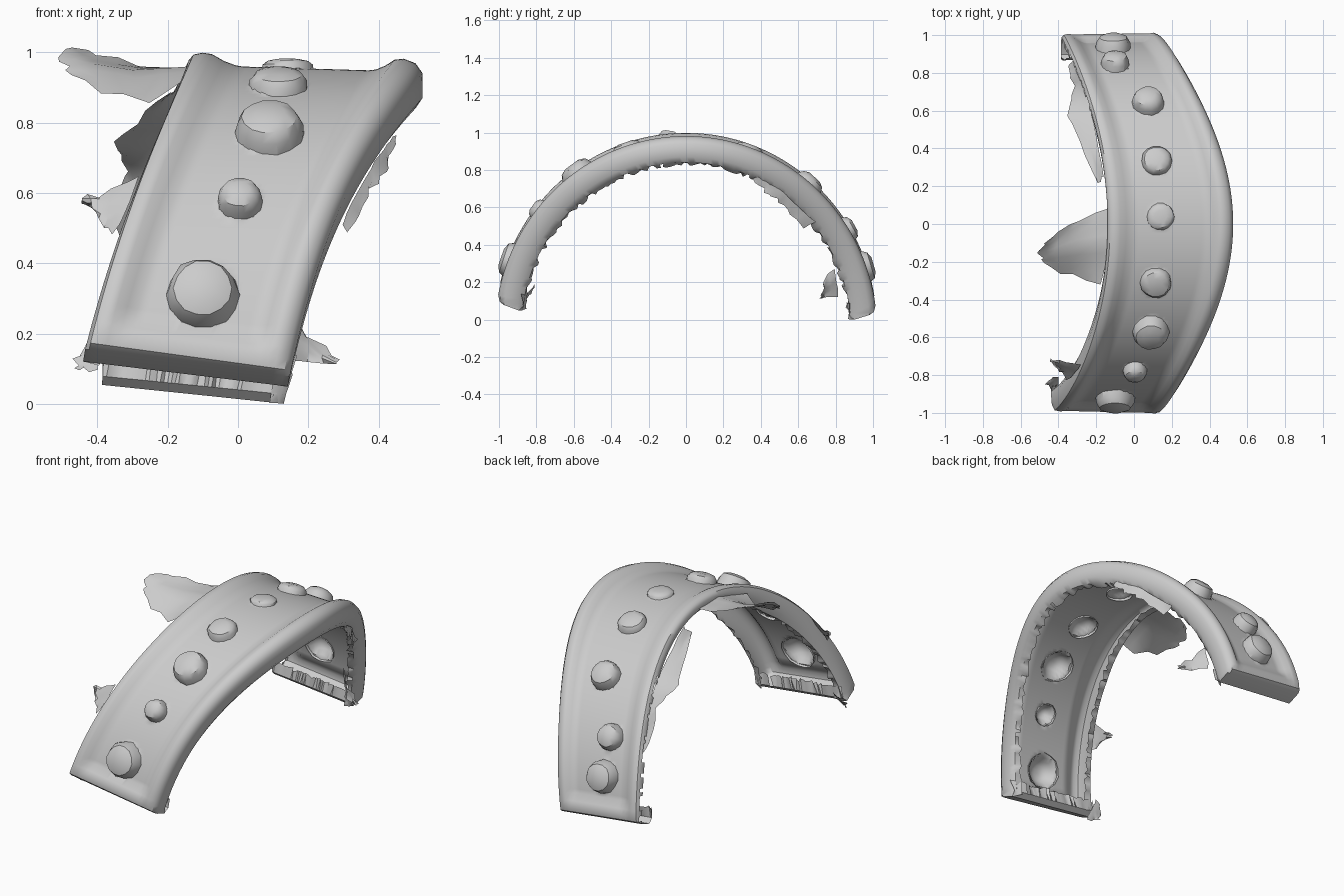
import bpy, bmesh, math, random
from mathutils import Vector

random.seed(4)
cube = bpy.data.objects.get("Cube")
if cube:
    bpy.data.objects.remove(cube)

grey = bpy.data.materials.new("plain grey")
grey.use_nodes = True
colour = (0.6, 0.6, 0.6, 1)
grey.diffuse_color = colour
grey.node_tree.nodes["Principled BSDF"].inputs["Base Color"].default_value = colour

FLOOR = 0.036  # depth of the panel below the raised rims
TILT = 0.02    # extra depth toward the right-hand rim


def finish(name, bm, angle=35):
    mesh = bpy.data.meshes.new(name)
    bm.to_mesh(mesh)
    bm.free()
    obj = bpy.data.objects.new(name, mesh)
    bpy.context.collection.objects.link(obj)
    mesh.materials.append(grey)
    bpy.ops.object.select_all(action='DESELECT')
    obj.select_set(True)
    bpy.context.view_layer.objects.active = obj
    bpy.ops.object.shade_smooth_by_angle(angle=math.radians(angle))


def jitter(amount):
    return random.uniform(-amount, amount)


def quads(bm, rows, skip=lambda i, j: False):
    for i in range(len(rows) - 1):
        for j in range(len(rows[0]) - 1):
            if not skip(i, j):
                bm.faces.new((rows[i][j], rows[i][j + 1],
                              rows[i + 1][j + 1], rows[i + 1][j]))


def band_x(u, th):
    """Sideways position across the curved band."""
    h = max(math.sin(th), 0)
    left = -0.47 + 0.2 * h + 0.13 * h ** 2
    if th > math.pi / 2:
        left += 0.08 * (1 - h) ** 2
    right = 0.13 + 0.21 * h + 0.185 * h ** 3
    return left + (right - left) * u


def band_point(u, th, depth):
    h = max(math.sin(th), 0)
    r = 1 + 0.02 * (1 - h) ** 2 - TILT * u * h - depth
    return Vector((band_x(u, th), -r * math.cos(th), max(r * math.sin(th), 0)))


# Studs along the band: x, y, radius, height
studs = [(-0.1, -0.933, 0.1, 0.075), (0.005, -0.79, 0.062, 0.062),
         (0.09, -0.585, 0.095, 0.075), (0.115, -0.32, 0.082, 0.048),
         (0.14, 0.04, 0.072, 0.028), (0.12, 0.345, 0.08, 0.045),
         (0.075, 0.66, 0.083, 0.07), (-0.1, 0.86, 0.073, 0.07),
         (-0.11, 0.945, 0.09, 0.075)]
stud_spots = [(x, math.acos(-y / 0.985), r, h) for x, y, r, h in studs]


def stud_hollow(x, th):
    """How far the band bulges up inside a stud."""
    bulge = 0
    for sx, st, r, h in stud_spots:
        d = math.hypot(x - sx, th - st) / (0.9 * r)
        if d < 1:
            bulge = max(bulge, 0.85 * h * (1 - d ** 3))
    return bulge


# Cross-section: position, rim rise, drop of the side walls
across = [(0.08, 1, 0.13), (0.02, 1, 0.13), (0, 1, 0.1), (0, 1, 0.045),
          (0.02, 1, 0.012), (0.06, 1, 0), (0.1, 0.9, 0), (0.15, 0.4, 0), (0.2, 0.08, 0)]
across += [(0.23 + 0.02 * i, 0, 0) for i in range(28)]
across += [(0.8, 0.08, 0), (0.84, 0.4, 0), (0.88, 0.9, 0), (0.92, 1, 0),
           (0.97, 1, 0.012), (1, 1, 0.04), (1, 1, 0.11), (0.97, 1, 0.14), (0.92, 1, 0.15)]

# Lengthwise section: the slanted end lip, then its mirror at the other end
lip = [(0.1, 1, 0.13), (0.03, 1, 0.145), (0, 1, 0.12), (0.025, 1, 0.035),
       (0.04, 1, 0.012), (0.07, 0.9, 0), (0.1, 0.6, 0), (0.14, 0, 0)]
STEPS = 130
along = [(0, o, r, w) for o, r, w in lip]
along += [(i / STEPS, 0.14 * (1 - 2 * i / STEPS), 0, 0) for i in range(1, STEPS)]
along += [(1, -o, r, w) for o, r, w in reversed(lip)]

# Curved band: an open shell with torn inner edges
bm = bmesh.new()
rows = []
for i, (s, off, rise_t, drop_t) in enumerate(along):
    row = []
    for j, (u, rise_u, drop_u) in enumerate(across):
        start, end = 0.135 - 0.08 * u, math.pi - 0.06 * (1 - u)
        th = start + (end - start) * s + off
        if u < 0.1:  # the left wall gets shallower toward the back
            drop_u *= 1 - 0.5 * min(max((th - 1.0) / 0.5, 0), 1)
        depth = FLOOR * (1 - max(rise_u, rise_t)) + max(drop_u, drop_t)
        depth -= stud_hollow(band_x(u, th), th)
        if i in (0, len(along) - 1) or j in (0, len(across) - 1):
            u += jitter(0.014)
            th += jitter(0.008)
            depth += jitter(0.012)
        row.append(bm.verts.new(band_point(u, th, depth)))
    rows.append(row)


def torn_away(i, j):
    # the left wall is mostly missing along the back leg
    if i > 0.7 * len(along) and j < 3:
        return j < 2 or random.random() < 0.5
    edge = j in (0, len(across) - 2) or i in (0, len(along) - 2)
    return edge and random.random() < 0.06


quads(bm, rows, torn_away)
finish("curved_band", bm, 40)

# Domed studs
for n, (sx, th, r, h) in enumerate(stud_spots):
    normal = Vector((0, -math.cos(th), math.sin(th)))
    tangent = Vector((0, math.sin(th), math.cos(th)))
    side = Vector((1, 0, 0))
    lift = 0.02 * (1 - math.sin(th)) ** 2 - TILT / 2 * math.sin(th)
    centre = normal * (1 - FLOOR + lift) + side * sx
    bm = bmesh.new()
    rings = []
    for scale, height in ((1.04, -0.012), (0.98, 0.4 * h), (0.82, 0.78 * h), (0.45, 0.98 * h)):
        ring = []
        for k in range(14):
            a = 2 * math.pi * k / 14
            rr = r * scale * (1 + jitter(0.04))
            ring.append(bm.verts.new(centre + side * rr * math.cos(a)
                                     + tangent * rr * math.sin(a) + normal * height))
        rings.append(ring + ring[:1])
    quads(bm, rings)
    bm.faces.new(rings[-1][:-1])
    bmesh.ops.recalc_face_normals(bm, faces=bm.faces)
    finish(f"stud_{n + 1}", bm)


def lerp_path(points, t):
    f = t * (len(points) - 1)
    i = min(int(f), len(points) - 2)
    return Vector(points[i]).lerp(Vector(points[i + 1]), f - i)


def torn_sheet(name, lines, cols=14, layers=6, rough=0.012):
    """Thin sheet lofted through lines, ragged along the last one."""
    bm = bmesh.new()
    grid = []
    for a in range(layers + 1):
        v = a / layers
        row = []
        for b in range(cols + 1):
            p = lerp_path([lerp_path(line, b / cols) for line in lines], v)
            amount = rough if a == layers or b in (0, cols) else rough * 0.15
            p += Vector([jitter(amount) for _ in range(3)])
            row.append(bm.verts.new(p))
        grid.append(row)
    quads(bm, grid)
    finish(name, bm)


# Torn flaps on the left and inner edges
torn_sheet("large_torn_flap", [
    [(-0.13, 0.08, 0.95), (-0.13, -0.1, 0.96), (-0.17, -0.31, 0.9)],
    [(-0.29, 0.03, 0.965), (-0.3, -0.12, 0.95), (-0.26, -0.29, 0.86)],
    [(-0.4, -0.05, 0.985), (-0.42, -0.15, 0.97), (-0.38, -0.26, 0.89)],
    [(-0.47, -0.1, 1.01), (-0.51, -0.14, 0.99), (-0.47, -0.2, 0.94)]], cols=8)
torn_sheet("back_torn_flap", [
    [(-0.31, 0.87, 0.43), (-0.25, 0.72, 0.63), (-0.22, 0.58, 0.76), (-0.16, 0.25, 0.92)],
    [(-0.34, 0.84, 0.49), (-0.32, 0.74, 0.66), (-0.35, 0.57, 0.75), (-0.2, 0.22, 0.88)]],
    layers=4)
torn_sheet("front_torn_spike", [
    [(-0.28, -0.75, 0.64), (-0.35, -0.83, 0.48)],
    [(-0.38, -0.73, 0.6), (-0.38, -0.78, 0.52)],
    [(-0.45, -0.72, 0.59), (-0.43, -0.74, 0.56)]], cols=5, layers=5)
torn_sheet("lower_torn_spike", [
    [(-0.4, -0.8, 0.2), (-0.4, -0.88, 0.1)],
    [(-0.46, -0.83, 0.13), (-0.46, -0.86, 0.1)]], cols=4, layers=3)
torn_sheet("inner_torn_skirt", [
    [(0.45, 0.37, 0.77), (0.39, 0.51, 0.69), (0.295, 0.69, 0.52)],
    [(0.45, 0.36, 0.74), (0.41, 0.48, 0.65), (0.31, 0.63, 0.49)]], layers=2)
torn_sheet("inner_torn_spike", [
    [(0.15, 0.79, 0.27), (0.13, 0.82, 0.13)],
    [(0.2, 0.74, 0.2), (0.2, 0.75, 0.13)],
    [(0.28, 0.72, 0.12), (0.28, 0.72, 0.11)]], cols=4, layers=4)
